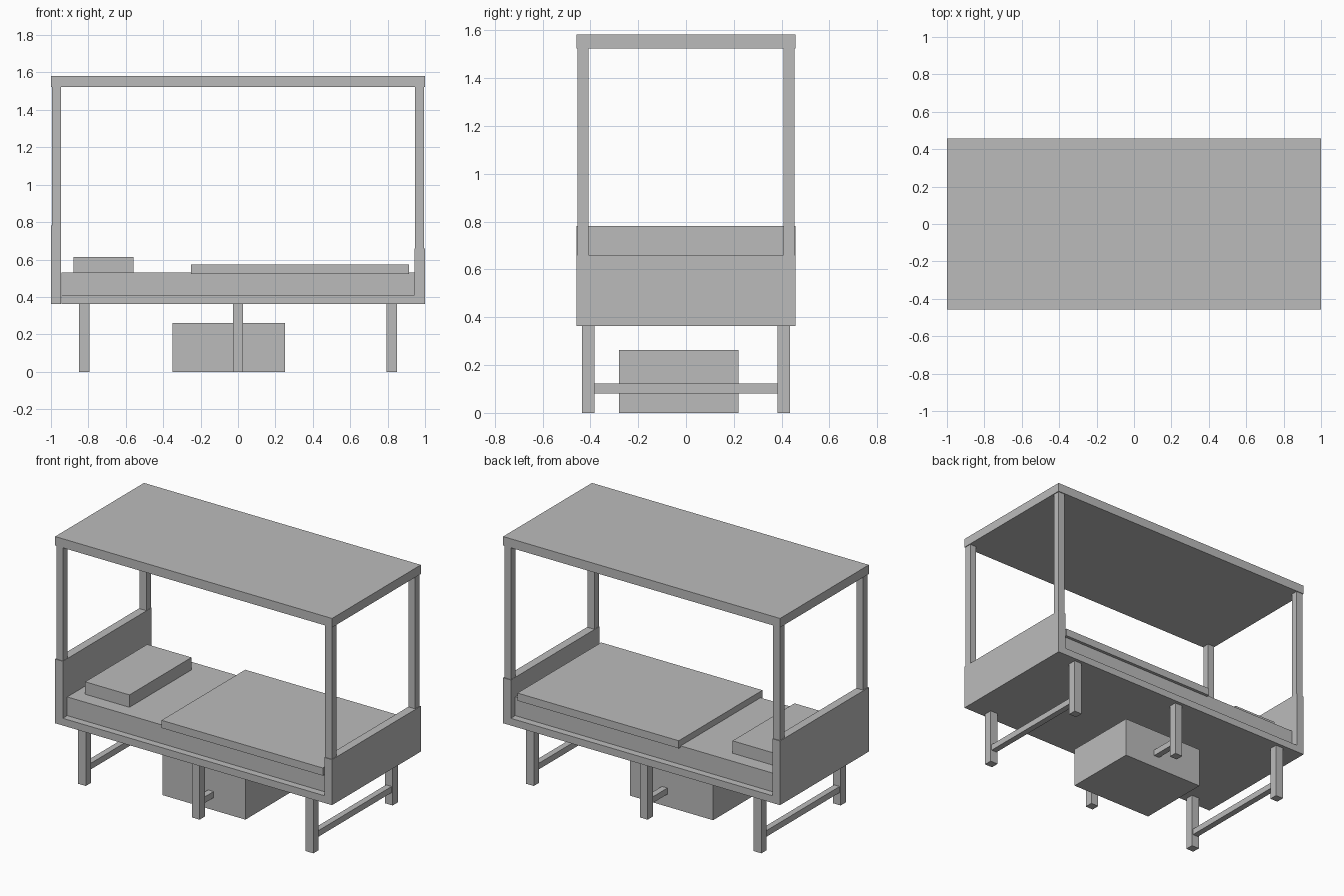
import bpy

cube = bpy.data.objects.get("Cube")
if cube:
    bpy.data.objects.remove(cube, do_unlink=True)

# Single plain colour
grey = bpy.data.materials.new("plain grey")
grey.use_nodes = True
colour = (0.5, 0.5, 0.5, 1)
grey.diffuse_color = colour
grey.node_tree.nodes["Principled BSDF"].inputs["Base Color"].default_value = colour


def box(name, x, y, z):
    """Box spanning the (low, high) range on each axis."""
    spans = (x, y, z)
    bpy.ops.mesh.primitive_cube_add(size=1, location=[(a + b) / 2 for a, b in spans])
    ob = bpy.context.object
    ob.name = name
    ob.scale = [b - a for a, b in spans]
    bpy.ops.object.transform_apply(location=False, rotation=False, scale=True)
    ob.data.materials.append(grey)
    return ob


def around(centre, half):
    return (centre - half, centre + half)


WIDTH = around(0, 0.458)
INNER = 0.945
BASE, HEAD_TOP, FOOT_TOP = 0.363, 0.782, 0.66
ROOF, ROOF_TOP = 1.523, 1.582

# Bed frame and canopy
box("bed_base", (-INNER, INNER), WIDTH, (BASE, 0.41))
box("headboard", (-1, -INNER), WIDTH, (BASE, HEAD_TOP))
box("footboard", (INNER, 1), WIDTH, (BASE, FOOT_TOP))
box("canopy", (-1, 1), WIDTH, (ROOF, ROOF_TOP))

# Canopy posts standing on the end boards
for end, sx, bottom in (("head", -1, HEAD_TOP), ("foot", 1, FOOT_TOP)):
    for side, sy in (("right", -1), ("left", 1)):
        box(f"{end}_post_{side}", around(sx * 0.971, 0.024),
            around(sy * 0.43, 0.023), (bottom, ROOF))

# Bedding
box("mattress", (-INNER, INNER), around(0, 0.412), (0.41, 0.532))
box("blanket", (-0.25, 0.915), around(0, 0.432), (0.523, 0.573))
box("pillow", (-0.88, -0.56), around(0, 0.32), (0.532, 0.613))

# Three pairs of legs, each joined by a low stretcher
for place, x in (("head", -0.822), ("middle", 0), ("foot", 0.822)):
    for side, sy in (("front", -1), ("back", 1)):
        box(f"{place}_leg_{side}", around(x, 0.028), around(sy * 0.409, 0.027), (0, BASE))
    box(f"{place}_stretcher", around(x, 0.02), around(0, 0.382), (0.082, 0.122))

# Storage chest under the bed
box("storage_chest", (-0.35, 0.25), (-0.28, 0.22), (0, 0.262))
